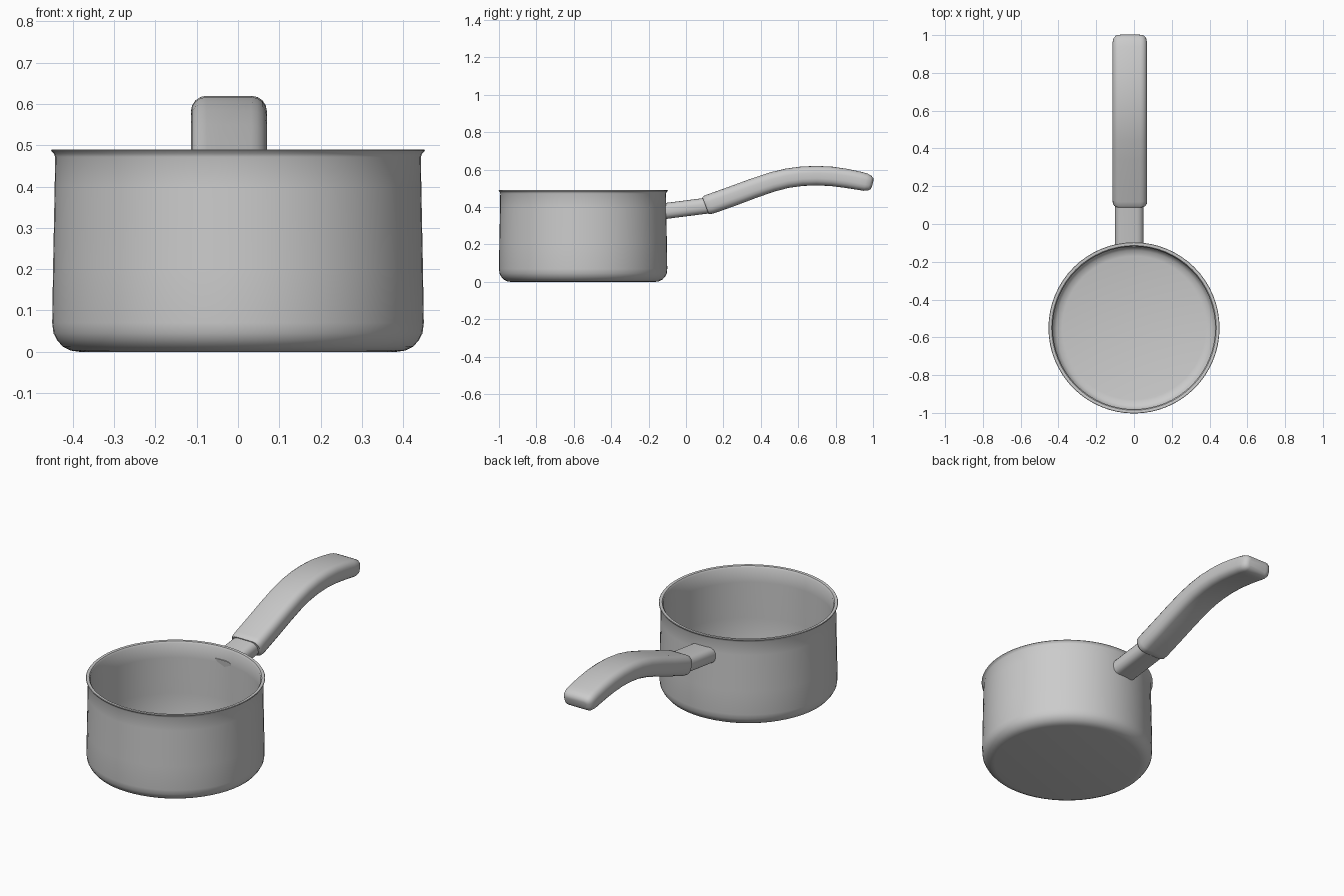
import bpy, bmesh
from math import sin, cos, pi
from mathutils import Vector

if "Cube" in bpy.data.objects:
    bpy.data.objects.remove(bpy.data.objects["Cube"])


def finish(bm, name, angle):
    bmesh.ops.recalc_face_normals(bm, faces=bm.faces)
    me = bpy.data.meshes.new(name)
    bm.to_mesh(me)
    bm.free()
    ob = bpy.data.objects.new(name, me)
    bpy.context.collection.objects.link(ob)
    bpy.ops.object.select_all(action='DESELECT')
    ob.select_set(True)
    bpy.context.view_layer.objects.active = ob
    bpy.ops.object.shade_smooth_by_angle(angle=angle)
    return ob


def skin(bm, rings, caps=True):
    loops = [[bm.verts.new(p) for p in r] for r in rings]
    n = len(loops[0])
    for a, b in zip(loops, loops[1:]):
        for i in range(n):
            j = (i + 1) % n
            bm.faces.new((a[i], a[j], b[j], b[i]))
    if caps:
        bm.faces.new(loops[0])
        bm.faces.new(loops[-1])


def rounded_rect(w, h, r, seg=4):
    pts = []
    for k, (sx, sy) in enumerate([(1, 1), (-1, 1), (-1, -1), (1, -1)]):
        for s in range(seg + 1):
            a = (k + s / seg) * pi / 2
            pts.append((sx * (w / 2 - r) + r * cos(a), sy * (h / 2 - r) + r * sin(a)))
    return pts


def loft(name, stations, x0, radius, angle):
    # stations: (y, z, width, thickness), sections square to the path
    path = [Vector((x0, s[0], s[1])) for s in stations]
    rings = []
    for i, (y, z, w, h) in enumerate(stations):
        t = (path[min(i + 1, len(path) - 1)] - path[max(i - 1, 0)]).normalized()
        up = Vector((0, -t.z, t.y))
        rings.append([path[i] + Vector((u, 0, 0)) + up * v
                      for u, v in rounded_rect(w, h, radius * h)])
    bm = bmesh.new()
    skin(bm, rings)
    return finish(bm, name, angle)


# Pot body: outer wall, flared rim, inner wall and floor
profile = [(0.385, 0), (0.405, 0.003), (0.425, 0.013), (0.438, 0.028), (0.447, 0.045),
           (0.45, 0.07), (0.448, 0.2), (0.444, 0.4), (0.443, 0.472), (0.446, 0.48),
           (0.453, 0.487), (0.451, 0.49), (0.436, 0.489), (0.43, 0.48), (0.43, 0.4),
           (0.434, 0.2), (0.435, 0.08), (0.428, 0.05), (0.41, 0.032), (0.38, 0.025)]
N = 64
bm = bmesh.new()
skin(bm, [[(r * cos(2 * pi * i / N), -0.55 + r * sin(2 * pi * i / N), z)
           for i in range(N)] for r, z in profile])
finish(bm, "pot_body", 0.7)

# Metal collar joining handle to pot
loft("handle_collar", [(-0.119, 0.378, 0.15, 0.085), (0.0, 0.393, 0.15, 0.085),
                       (0.13, 0.41, 0.15, 0.085)], -0.025, 0.4, 0.7)

# Curved grip with softened ends
loft("handle_grip", [(0.104, 0.408, 0.168, 0.094), (0.112, 0.411, 0.18, 0.104),
                     (0.135, 0.418, 0.184, 0.107), (0.25, 0.459, 0.184, 0.107),
                     (0.36, 0.500, 0.184, 0.106), (0.46, 0.534, 0.184, 0.105),
                     (0.54, 0.554, 0.184, 0.104), (0.62, 0.565, 0.184, 0.104),
                     (0.70, 0.568, 0.184, 0.104), (0.78, 0.564, 0.184, 0.104),
                     (0.86, 0.553, 0.184, 0.102), (0.93, 0.540, 0.184, 0.098),
                     (0.96, 0.533, 0.182, 0.094), (0.982, 0.528, 0.172, 0.082),
                     (0.994, 0.525, 0.15, 0.06), (0.998, 0.524, 0.12, 0.035)],
     -0.022, 0.36, 0.9)
